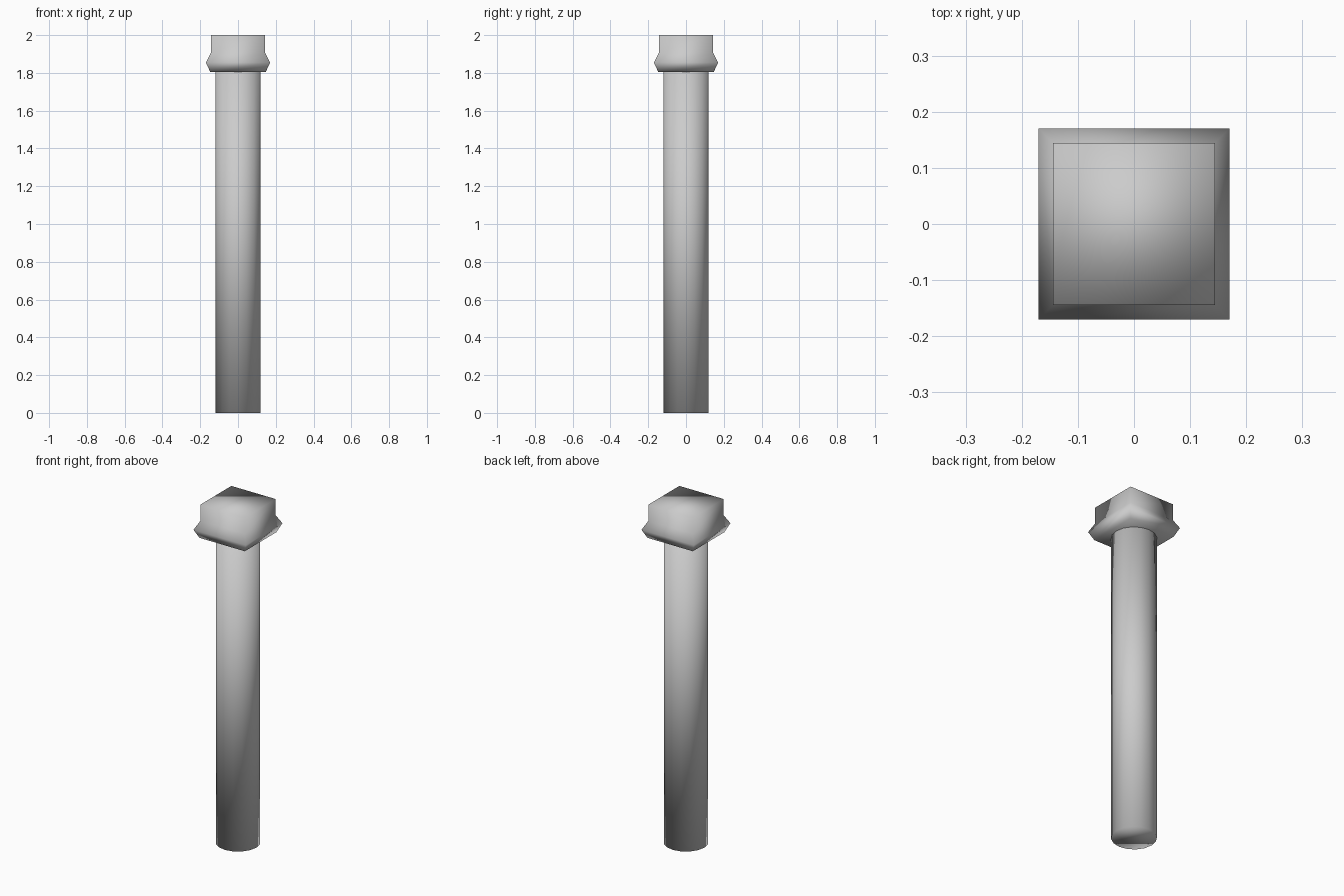
import bpy, bmesh, math

if "Cube" in bpy.data.objects:
    bpy.data.objects.remove(bpy.data.objects["Cube"])


def loft(name, sides, turn, profile):
    """Stack regular rings of (radius, z), cap both ends, shade smooth."""
    bm = bmesh.new()
    rings = []
    for r, z in profile:
        angles = [turn + 2 * math.pi * i / sides for i in range(sides)]
        rings.append([bm.verts.new((r * math.cos(a), r * math.sin(a), z)) for a in angles])
    for low, high in zip(rings, rings[1:]):
        for i in range(sides):
            j = (i + 1) % sides
            bm.faces.new((low[i], low[j], high[j], high[i]))
    bm.faces.new(rings[0][::-1])
    bm.faces.new(rings[-1])
    for f in bm.faces:
        f.smooth = True
    mesh = bpy.data.meshes.new(name)
    bm.to_mesh(mesh)
    bm.free()
    obj = bpy.data.objects.new(name, mesh)
    bpy.context.collection.objects.link(obj)
    return obj


# Round shaft
loft("shaft", 16, 0, [(0.12, 0), (0.12, 1.81)])

# Square head with a flared collar, given as half-widths
head_profile = [(0.147, 1.805), (0.17, 1.855), (0.144, 1.905), (0.144, 2.0)]
loft("head", 4, math.pi / 4, [(w * math.sqrt(2), z) for w, z in head_profile])
